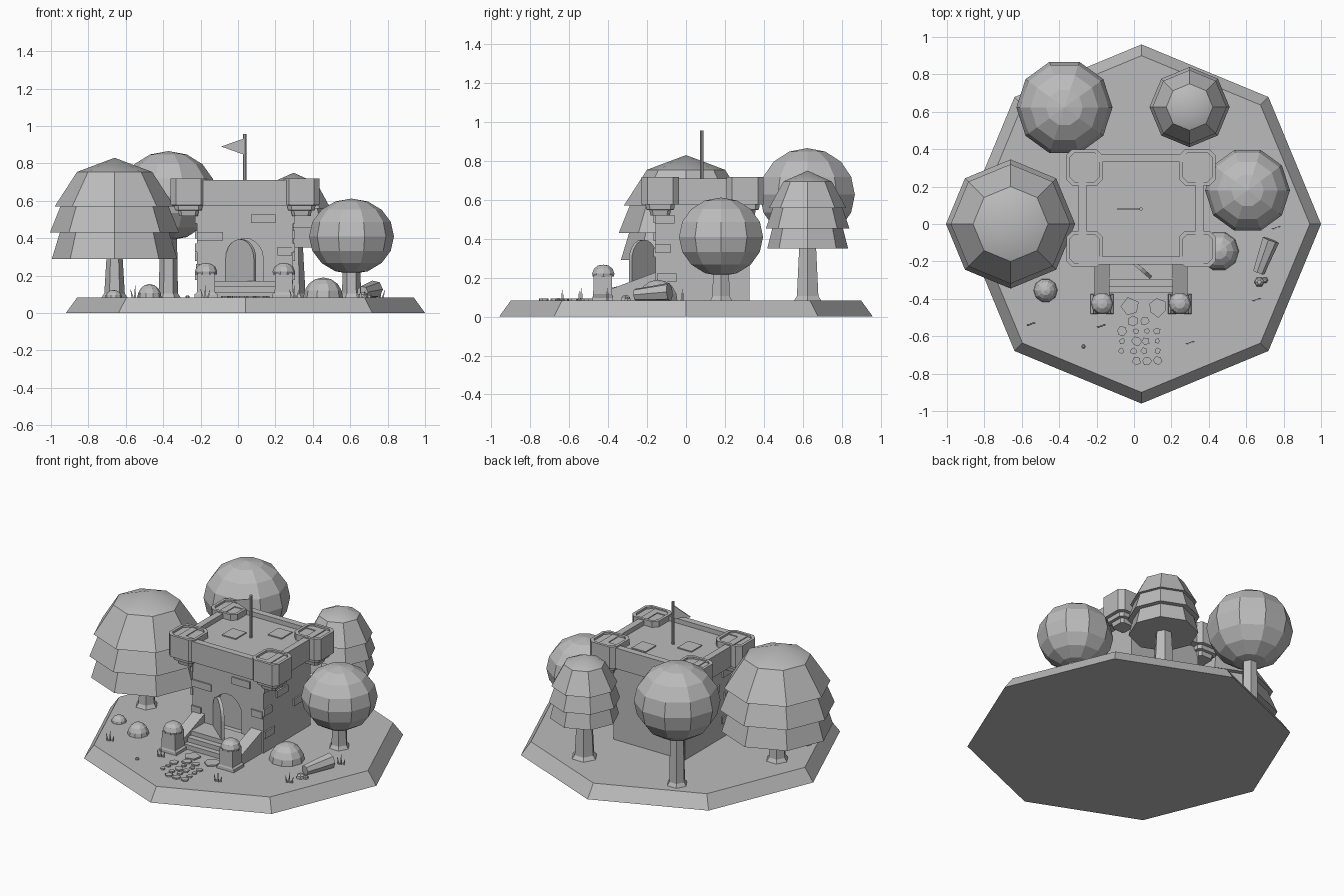
import bpy, bmesh, math, random
from mathutils import Vector, Matrix

random.seed(4)
if "Cube" in bpy.data.objects:
    bpy.data.objects.remove(bpy.data.objects["Cube"])

grey = bpy.data.materials.new("plain_grey")
grey.use_nodes = True
tone = (0.5, 0.5, 0.5, 1)
grey.diffuse_color = tone
grey.node_tree.nodes["Principled BSDF"].inputs["Base Color"].default_value = tone

GROUND = 0.083
CX, CY = 0.037, 0.085      # middle of the keep


def loft(name, rings, loc=(0, 0, 0), rot=None, smooth_from=None):
    """Skin a stack of equal-length point rings and cap both ends."""
    bm = bmesh.new()
    rows = [[bm.verts.new(p) for p in ring] for ring in rings]
    n = len(rows[0])
    bm.faces.new(rows[0][::-1])
    for k, (a, b) in enumerate(zip(rows, rows[1:])):
        for i in range(n):
            j = (i + 1) % n
            f = bm.faces.new((a[i], a[j], b[j], b[i]))
            f.smooth = smooth_from is not None and k >= smooth_from
    bm.faces.new(rows[-1])
    bmesh.ops.remove_doubles(bm, verts=bm.verts, dist=0.0004)
    bmesh.ops.recalc_face_normals(bm, faces=bm.faces)
    me = bpy.data.meshes.new(name)
    bm.to_mesh(me)
    bm.free()
    me.materials.append(grey)
    ob = bpy.data.objects.new(name, me)
    ob.matrix_world = Matrix.Translation(loc) @ (rot or Matrix()).to_4x4()
    bpy.context.collection.objects.link(ob)
    return ob


def circle(n, r, z):
    return [(r * math.cos(math.tau * i / n), r * math.sin(math.tau * i / n), z) for i in range(n)]


def lathe(name, n, profile, loc, **kw):
    return loft(name, [circle(n, r, z) for r, z in profile], loc, **kw)


def rect(hx, hy, z):
    return [(-hx, -hy, z), (hx, -hy, z), (hx, hy, z), (-hx, hy, z)]


def chamfered(h, c, z):
    """Square ring with cut corners."""
    out = []
    for sx, sy in ((1, 1), (-1, 1), (-1, -1), (1, -1)):
        pair = [(sx * h, sy * (h - c), z), (sx * (h - c), sy * h, z)]
        out += pair if sx * sy > 0 else pair[::-1]
    return out


def box(name, center, size):
    x, y, z = (s / 2 for s in size)
    return loft(name, [rect(x, y, -z), rect(x, y, z)], center)


# Island
lathe("island_base", 8, [(0.96, 0), (0.9, GROUND)], (0.04, 0, 0))

# Keep body with an arched doorway
body = loft("keep_body", [rect(0.257, 0.242, GROUND - 0.01), rect(0.257, 0.242, 0.6)], (CX, CY, 0))


def arch(x0, x1, z0, spring, top, y):
    mid, r = (x0 + x1) / 2, (x1 - x0) / 2
    curve = [(mid + r * math.cos(math.pi * i / 10), y, spring + (top - spring) * math.sin(math.pi * i / 10))
             for i in range(11)]
    return [(x0, y, z0), (x1, y, z0)] + curve


cutter = loft("doorway_cutter", [arch(-0.065, 0.135, 0.165, 0.29, 0.4, y) for y in (-0.3, -0.11)])
cutter.hide_render = True
mod = body.modifiers.new("doorway", "BOOLEAN")
mod.object = cutter
mod.operation = "DIFFERENCE"
bpy.context.view_layer.objects.active = body
bpy.ops.object.modifier_apply(modifier=mod.name)
bpy.data.objects.remove(cutter)

# Door standing ajar
loft("door", [arch(0, 0.2, 0.17, 0.29, 0.395, y) for y in (-0.01, 0.01)],
     (-0.06, -0.155, 0), Matrix.Rotation(math.radians(-41), 4, "Z"))

# Parapet with sunken roof
loft("parapet", [rect(0.335, 0.295, 0.575), rect(0.335, 0.295, 0.71),
                 rect(0.292, 0.252, 0.71), rect(0.292, 0.252, 0.68)], (CX, CY - 0.006, 0))
for x, y in ((-0.07, 0.06), (0.15, 0.22)):
    box("roof_slab", (x, y, 0.683), (0.1, 0.11, 0.008))

# Corner turrets on stepped corbels
for sx in (-1, 1):
    for sy in (-1, 1):
        loft("corner_turret", [
            chamfered(0.05, 0.015, 0.52), chamfered(0.055, 0.015, 0.547),
            chamfered(0.072, 0.02, 0.55), chamfered(0.075, 0.02, 0.575),
            chamfered(0.096, 0.03, 0.577), chamfered(0.096, 0.03, 0.718),
            chamfered(0.078, 0.025, 0.718), chamfered(0.078, 0.025, 0.705)],
            (CX + sx * 0.302, CY + sy * 0.218, 0))

# Raised wall bricks
for x, z, w in ((0.135, 0.503, 0.13), (-0.15, 0.41, 0.14), (-0.19, 0.24, 0.07), (0.25, 0.33, 0.08)):
    box("front_brick", (x, -0.159, z), (w, 0.014, 0.045))
for side in (-1, 1):
    for y, z, w in ((-0.11, 0.5, 0.1), (-0.12, 0.35, 0.08), (0.03, 0.42, 0.11), (0.2, 0.3, 0.1), (-0.1, 0.2, 0.1)):
        box("side_brick", (CX + side * 0.26, y, z), (0.014, w, 0.045))

# Flag
lathe("flag_pole", 8, [(0.009, 0.67), (0.009, 0.957)], (CX, 0.08, 0))
loft("pennant", [[(CX, y, 0.935), (-0.09, y, 0.89), (CX, y, 0.845)] for y in (0.077, 0.083)])

# Entrance steps, sloping side walls and domed posts
for front, top in ((-0.37, 0.113), (-0.335, 0.142), (-0.297, 0.17)):
    box("step", (CX, (front - 0.15) / 2, (top + 0.07) / 2), (0.35, -0.15 - front, top - 0.07))
for side in (-1, 1):
    px = CX + side * 0.208
    loft("stair_side_wall", [[(px + dx, -0.4, 0.07), (px + dx, -0.15, 0.07),
                              (px + dx, -0.15, 0.23), (px + dx, -0.4, 0.137)] for dx in (-0.04, 0.04)])
    loft("stair_post", [rect(0.063, 0.055, 0.07), rect(0.061, 0.053, 0.1), rect(0.049, 0.049, 0.11),
                        rect(0.046, 0.047, 0.215)], (px, -0.428, 0))
    lathe("post_dome", 10, [(0.057, 0.205), (0.06, 0.222), (0.05, 0.247), (0.028, 0.263), (0, 0.267)],
          (px, -0.425, 0))


# Trees
def trunk(x, y, base, top, height):
    lathe("tree_trunk", 6, [(base, GROUND - 0.005), (base * 0.75, 0.105), (top, height)], (x, y, 0))


def tiered_tree(x, y, r, low, high, base):
    profile = [(0.985, 0), (0.86, 0.26), (1.015, 0.26), (0.85, 0.52), (0.94, 0.52), (0.59, 0.86), (0, 1)]
    trunk(x, y, base, base * 0.58, low + 0.02)
    lathe("tiered_crown", 8, [(r * a, low + (high - low) * b) for a, b in profile], (x, y, 0), smooth_from=5)


def round_tree(x, y, r, mid, half):
    trunk(x, y, 0.068, 0.042, mid)
    steps = [math.pi * (i / 8 - 0.5) for i in range(9)]
    lathe("round_crown", 10, [(r * math.cos(a), mid + half * math.sin(a)) for a in steps], (x, y, 0))


tiered_tree(-0.66, 0, 0.34, 0.29, 0.83, 0.073)
tiered_tree(0.297, 0.625, 0.211, 0.35, 0.75, 0.085)
round_tree(-0.372, 0.623, 0.257, 0.627, 0.239)
round_tree(0.607, 0.18, 0.227, 0.41, 0.202)

# Bushes
for x, y, r, h in ((0.455, -0.145, 0.106, 0.107), (-0.473, -0.355, 0.064, 0.072), (-0.665, -0.28, 0.045, 0.04)):
    dome = [(r * math.cos(a), h * math.sin(a)) for a in (0, 0.35, 0.75, 1.15, math.pi / 2)]
    lathe("bush", 10, [(r * 0.93, -0.01)] + dome, (x, y, GROUND))

# Fallen log and loose rocks
a, b = Vector((0.73, -0.085, 0.127)), Vector((0.665, -0.26, 0.112))
lathe("fallen_log", 7, [(0.048, 0), (0.032, (b - a).length)], a, rot=(b - a).to_track_quat("Z", "Y").to_matrix())
for x, y, r in ((0.67, -0.31, 0.028), (0.7, -0.3, 0.018), (-0.27, -0.655, 0.012)):
    lathe("small_rock", 6, [(r, -0.005), (r * 0.9, r * 0.6), (r * 0.4, r)], (x, y, GROUND))


# Path of flat stones
def stone(x, y, r):
    n = random.choice((5, 6))
    spin = random.random() * 6
    pts = [(r * random.uniform(0.8, 1.1), spin + math.tau * i / n) for i in range(n)]
    loft("path_stone", [[(q * math.cos(t), q * math.sin(t), z) for q, t in pts] for z in (-0.004, 0.009)],
         (x, y, GROUND))


stone(-0.02, -0.445, 0.055)
stone(0.125, -0.445, 0.055)
for row in range(5):
    for col in range(4):
        if (row, col) not in ((0, 0), (0, 3), (4, 0)):
            stone(-0.06 + col * 0.063 + random.uniform(-0.012, 0.012), -0.52 - row * 0.053,
                  random.uniform(0.016, 0.031))

# Grass tufts
for x, y in ((-0.55, -0.535), (-0.175, -0.545), (0.3, -0.635), (0.655, -0.405), (0.76, -0.02)):
    for k, height in ((-1, 0.045), (0, 0.065), (1, 0.04)):
        bx = k * 0.013
        loft("grass_blade", [rect(0.006, 0.002, -0.004), [(px + k * 0.012, py, height) for px, py, _ in
                                                          rect(0.0006, 0.0006, 0)]],
             (x + bx, y + bx * 0.4, GROUND))
